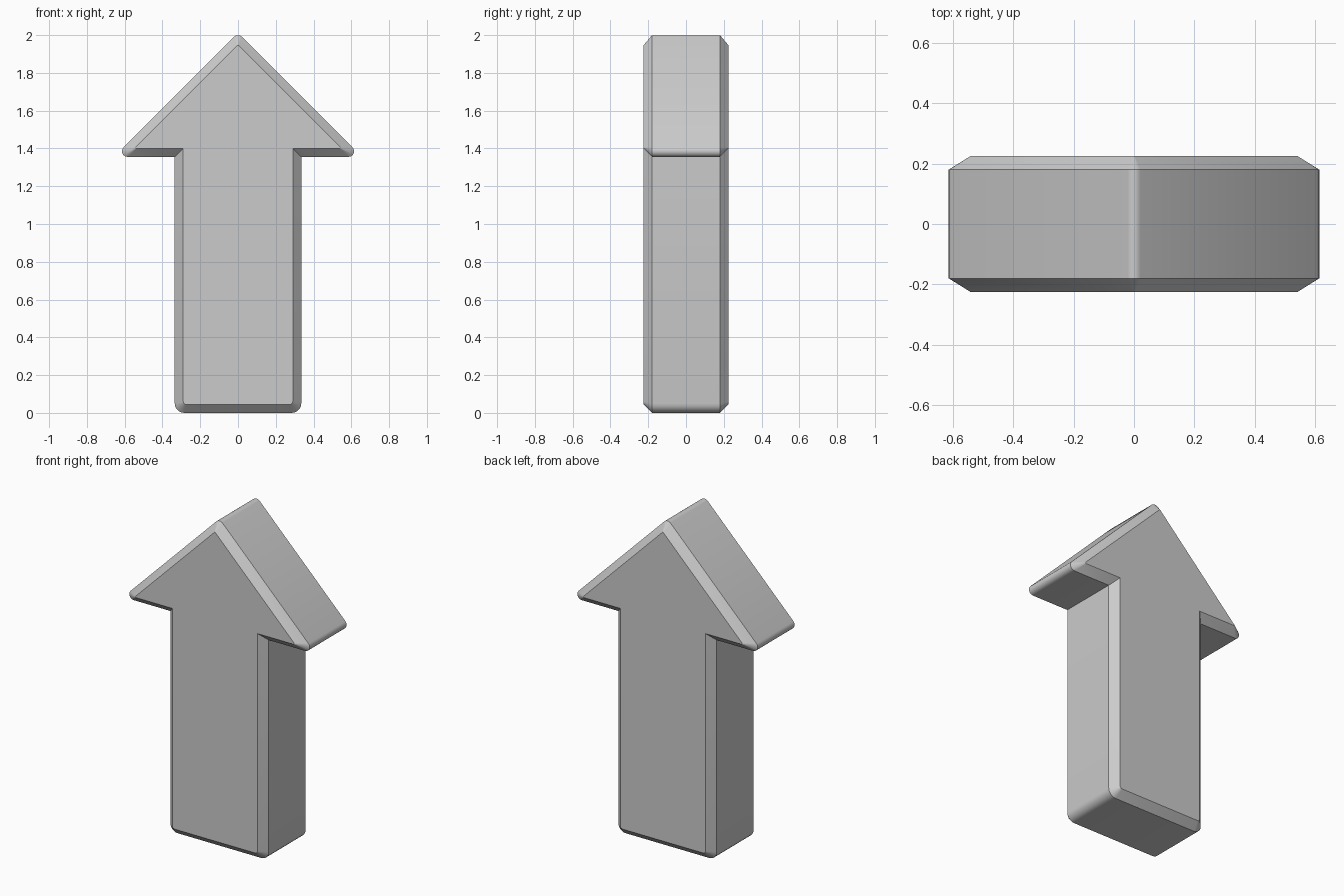
import bpy, bmesh, math
from mathutils import Vector

if "Cube" in bpy.data.objects:
    bpy.data.objects.remove(bpy.data.objects["Cube"])

SEGS = 5  # segments per rounded corner


def fillet(points):
    """Round each (x, z, radius) corner of a closed profile; radius 0 stays sharp."""
    out = []
    n = len(points)
    for i, (x, z, r) in enumerate(points):
        p = Vector((x, z))
        if r == 0:
            out.append(p)
            continue
        a = (Vector(points[i - 1][:2]) - p).normalized()
        b = (Vector(points[(i + 1) % n][:2]) - p).normalized()
        half = a.angle(b) / 2
        centre = p + (a + b).normalized() * (r / math.sin(half))
        start = p + a * (r / math.tan(half)) - centre
        sweep = math.pi - 2 * half
        for k in range(SEGS + 1):
            t = sweep * k / SEGS
            c, s = math.cos(t), math.sin(t)
            out.append(centre + Vector((start.x * c - start.y * s,
                                        start.x * s + start.y * c)))
    return out


def arrow_profile(half_w, base, neck, barb, tip, r_base, r_barb, r_tip):
    """Arrow outline, counter-clockwise seen from the front."""
    right = [(half_w, base, r_base), (half_w, neck, 0), (barb, neck, r_barb)]
    left = [(-x, z, r) for x, z, r in reversed(right)]
    return fillet(right + [(0, tip, r_tip)] + left)


# outer silhouette and the smaller flat front/back face
outer = arrow_profile(0.335, 0.0, 1.355, 0.657, 2.012, 0.05, 0.03, 0.03)
inner = arrow_profile(0.29, 0.045, 1.40, 0.548, 1.948, 0.015, 0.004, 0.004)

# front face, chamfer, side walls, chamfer, back face
bm = bmesh.new()
rings = [[bm.verts.new((p.x, y, p.y)) for p in prof]
         for prof, y in ((inner, -0.225), (outer, -0.18), (outer, 0.18), (inner, 0.225))]
for r0, r1 in zip(rings, rings[1:]):
    for i in range(len(r0)):
        j = (i + 1) % len(r0)
        bm.faces.new((r0[i], r1[i], r1[j], r0[j]))
bm.faces.new(rings[0])
bm.faces.new(rings[-1][::-1])
bmesh.ops.recalc_face_normals(bm, faces=bm.faces)

mesh = bpy.data.meshes.new("arrow")
bm.to_mesh(mesh)
bm.free()
arrow = bpy.data.objects.new("arrow", mesh)
bpy.context.collection.objects.link(arrow)
bpy.context.view_layer.objects.active = arrow
arrow.select_set(True)
bpy.ops.object.shade_smooth_by_angle(angle=math.radians(32))
